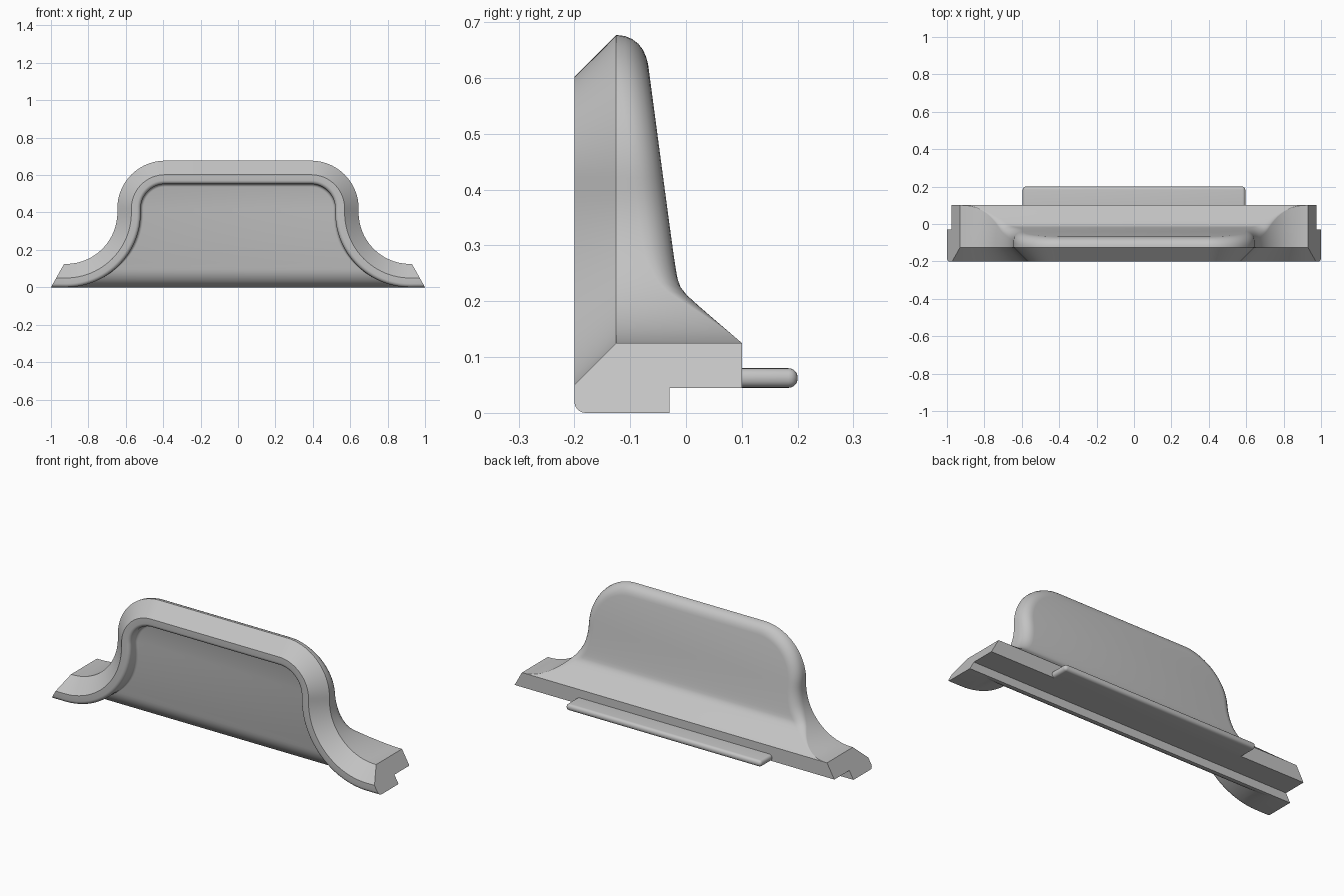
import bpy, bmesh
from math import sin, cos, pi, sqrt

cube = bpy.data.objects.get("Cube")
if cube:
    bpy.data.objects.remove(cube, do_unlink=True)

grey = bpy.data.materials.new("plain grey")
grey.use_nodes = True
colour = (0.55, 0.55, 0.55, 1)
grey.diffuse_color = colour
grey.node_tree.nodes["Principled BSDF"].inputs["Base Color"].default_value = colour

SEG = 24
FOOT_Z = 0.125
NOTCH_Z = 0.045


def end_x(z):
    """Slanted end of the feet."""
    return 1 - 0.56 * z


def back_y(z):
    """Back surface: steep panel blended into the sloping base."""
    a = -0.017 - 0.1325 * (z - 0.24)
    b = 0.1 - 1.176 * (z - FOOT_Z)
    return (a + b) / 2 + sqrt(((a - b) / 2) ** 2 + 0.00004)


def panel_y(z):
    """Front panel inside the rim, rolled under at the bottom."""
    if z < 0.1:
        return -0.03 - 0.085 * sqrt(max(0, 1 - ((0.1 - z) / 0.1) ** 2))
    return -0.115 - 0.08 * (z - 0.1)


def fade(z):
    t = min(1, max(0, (z - FOOT_Z) / 0.18))
    return t * t * (3 - 2 * t)


def outline(offset):
    """Half outline (foot, flare, shoulder) moved inward by offset(fade)."""
    d = offset(0)
    pts = [(end_x(FOOT_Z - d), FOOT_Z - d, 0)]
    for i in range(SEG + 1):
        a = pi / 2 * i / SEG
        f = fade(0.4 - 0.275 * cos(a))
        r = 0.275 + offset(f)
        pts.append((0.92 - r * sin(a), 0.4 - r * cos(a), f))
    for i in range(SEG + 1):
        a = pi / 2 * i / SEG
        r = 0.255 - offset(1)
        pts.append((0.39 + r * cos(a), 0.422 + r * sin(a), 1))
    return pts


bm = bmesh.new()
cache = {}


def vert(x, y, z):
    key = (round(x, 5), round(y, 5), round(z, 5))
    if key not in cache:
        cache[key] = bm.verts.new(key)
    return cache[key]


def face(*verts):
    unique = list(dict.fromkeys(verts))
    if len(unique) > 2 and not bm.faces.get(unique):
        bm.faces.new(unique)


def row(offset, depth):
    half = [(x, depth(z, f), z) for x, z, f in outline(offset)]
    return [vert(*p) for p in half] + [vert(-x, y, z) for x, y, z in reversed(half)]


# Rounded back edge
rows = []
R = 0.053
for k in range(6, -1, -1):
    t = pi / 2 * k / 6
    rows.append(row(lambda f: R * f * (1 - cos(t)),
                    lambda z, f: back_y(min(z, 0.64)) - R * f * (1 - sin(t))))

# Outer wall, front chamfer and rounded lip
rows.append(row(lambda f: 0, lambda z, f: -0.125))
rows.append(row(lambda f: 0.075, lambda z, f: -0.2))
for k in range(6):
    t = pi / 2 * k / 5
    rows.append(row(lambda f: 0.105 + 0.02 * sin(t), lambda z, f: -0.18 - 0.02 * cos(t)))

# Small inner fillet onto the panel
for k in range(5):
    t = pi / 2 * k / 4
    rows.append(row(lambda f: 0.125 + 0.015 * f * (1 - cos(t)),
                    lambda z, f: panel_y(z) - 0.015 * f * (1 - sin(t))))

for a, b in zip(rows, rows[1:]):
    for i in range(len(a) - 1):
        face(a[i], a[i + 1], b[i + 1], b[i])

# Back and front panels as level strips between the two halves
for r in (rows[0], rows[-1]):
    n = len(r)
    for i in range(n // 2 - 1):
        face(r[i], r[i + 1], r[n - 2 - i], r[n - 1 - i])

# Stepped underside and back face of the base
steps = [(back_y(FOOT_Z), FOOT_Z), (back_y(FOOT_Z), NOTCH_Z), (-0.03, NOTCH_Z), (-0.03, 0)]
ends = [[vert(s * end_x(z), y, z) for y, z in steps] for s in (1, -1)]
for i in range(3):
    face(ends[0][i], ends[0][i + 1], ends[1][i + 1], ends[1][i])

# Slanted end caps
face(*[r[0] for r in rows], *reversed(ends[0]))
face(*[r[-1] for r in rows], *reversed(ends[1]))


def finish(name, mesh_data):
    bmesh.ops.recalc_face_normals(mesh_data, faces=mesh_data.faces)
    mesh = bpy.data.meshes.new(name)
    mesh_data.to_mesh(mesh)
    mesh_data.free()
    mesh.materials.append(grey)
    obj = bpy.data.objects.new(name, mesh)
    bpy.context.collection.objects.link(obj)
    bpy.ops.object.select_all(action="DESELECT")
    obj.select_set(True)
    bpy.context.view_layer.objects.active = obj
    bpy.ops.object.shade_smooth_by_angle(angle=0.6)
    return obj


finish("pull_body", bm)

# Rear tongue with rounded free edges
tongue = bmesh.new()
bmesh.ops.create_cube(tongue, size=1)
for v in tongue.verts:
    v.co = (v.co.x * 1.19, 0.15 + v.co.y * 0.1, 0.0625 + v.co.z * 0.035)
edges = [e for e in tongue.edges
         if any(f.normal.y > 0.5 or abs(f.normal.x) > 0.5 for f in e.link_faces)
         and not all(v.co.y < 0.11 for v in e.verts)]
bmesh.ops.bevel(tongue, geom=edges, offset=0.016, segments=5, profile=0.5, affect="EDGES")
finish("rear_tongue", tongue)
